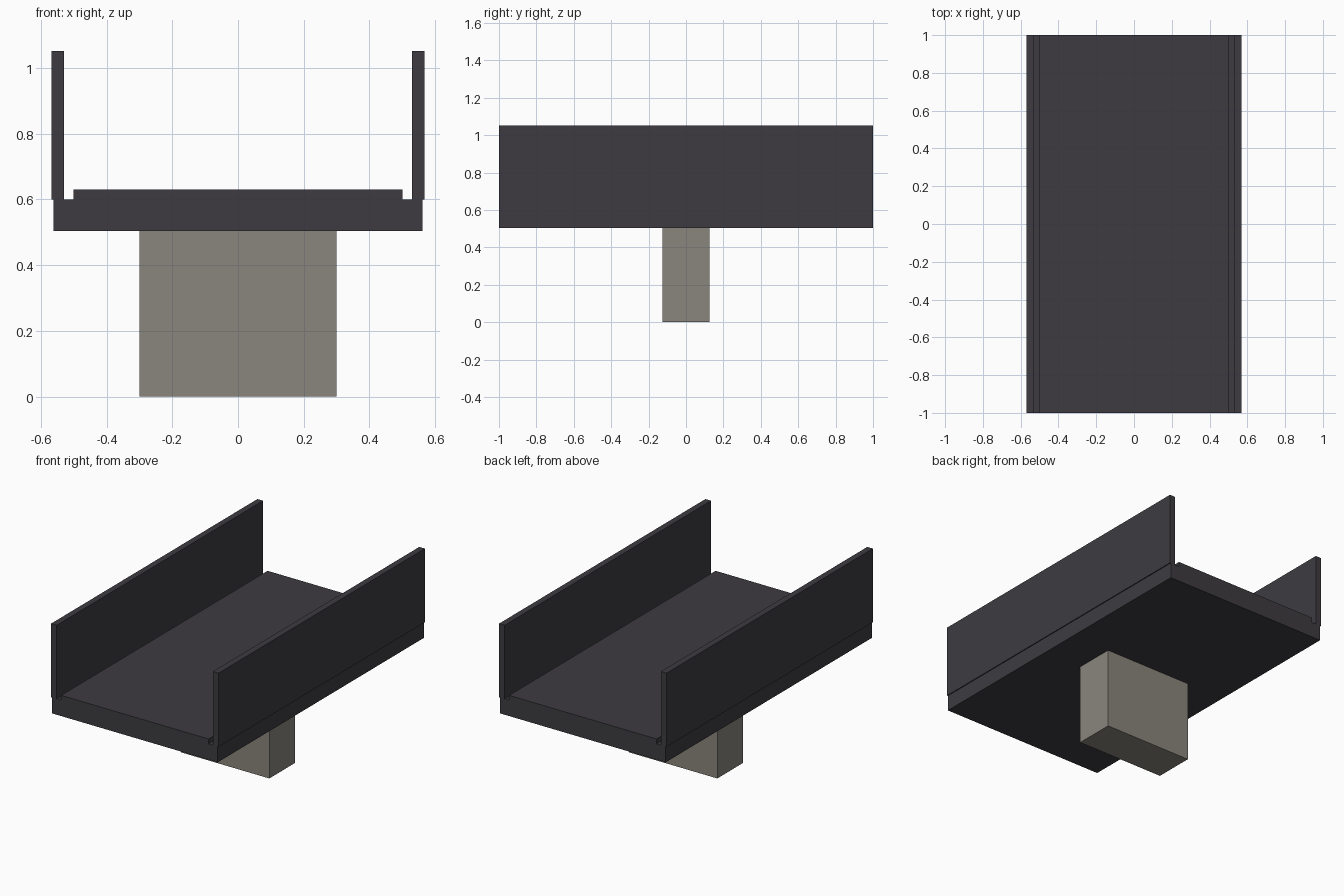
import bpy

cube = bpy.data.objects.get("Cube")
if cube:
    bpy.data.objects.remove(cube, do_unlink=True)


def make_material(name, rgb):
    mat = bpy.data.materials.new(name)
    mat.use_nodes = True
    mat.diffuse_color = (*rgb, 1)
    mat.node_tree.nodes["Principled BSDF"].inputs["Base Color"].default_value = (*rgb, 1)
    return mat


def box(name, x, y, z, mat):
    """Box spanning the (low, high) ranges given for each axis."""
    spans = (x, y, z)
    bpy.ops.mesh.primitive_cube_add(size=1)
    obj = bpy.context.object
    obj.name = name
    for v in obj.data.vertices:
        v.co = [lo + (c + 0.5) * (hi - lo) for c, (lo, hi) in zip(v.co, spans)]
    obj.data.materials.append(mat)
    return obj


asphalt = make_material("dark asphalt", (0.047, 0.044, 0.051))
concrete = make_material("warm concrete", (0.254, 0.235, 0.205))

LENGTH = (-1, 1)
DECK_BOTTOM, DECK_TOP = 0.503, 0.6

# Supporting pier
box("pier", (-0.3, 0.3), (-0.125, 0.125), (0, DECK_BOTTOM), concrete)

# Deck slab and raised roadway
box("deck", (-0.562, 0.562), LENGTH, (DECK_BOTTOM, DECK_TOP), asphalt)
box("roadway", (-0.5, 0.5), LENGTH, (DECK_TOP, 0.63), asphalt)

# Side walls, slightly overhanging the deck edges
for side, sign in (("left", 1), ("right", -1)):
    x = sorted((sign * 0.53, sign * 0.568))
    box(side + "_wall", x, LENGTH, (DECK_TOP, 1.052), asphalt)
